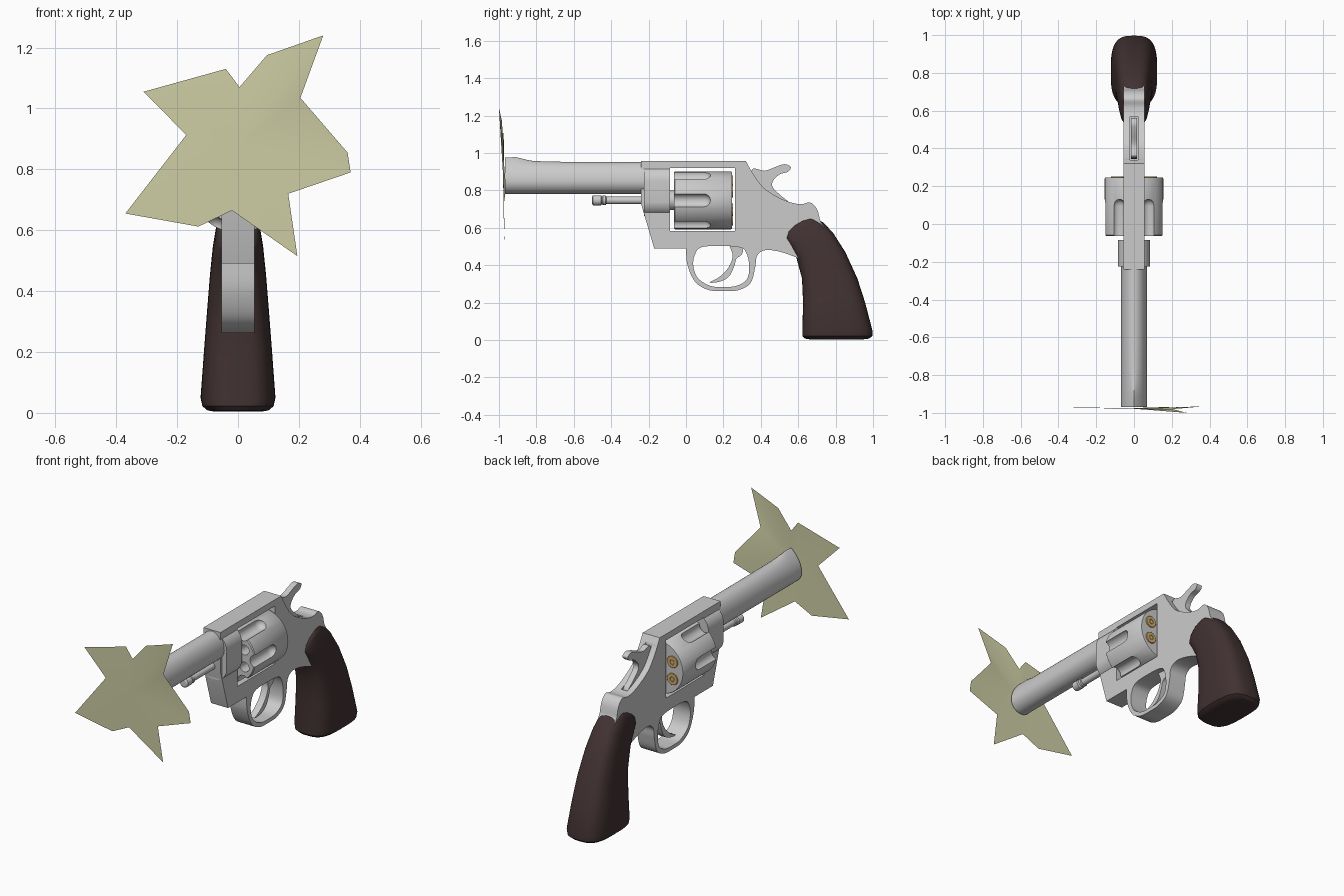
import bpy, bmesh
from math import sin, cos, pi, radians
from mathutils import Vector

if "Cube" in bpy.data.objects:
    bpy.data.objects.remove(bpy.data.objects["Cube"])


def active(ob):
    bpy.ops.object.select_all(action='DESELECT')
    ob.select_set(True)
    bpy.context.view_layer.objects.active = ob


def finish(ob, color=None, angle=32):
    active(ob)
    bpy.ops.object.shade_smooth_by_angle(angle=radians(angle))
    if color:
        mat = bpy.data.materials.get(color[0]) or bpy.data.materials.new(color[0])
        mat.diffuse_color = (*color[1], 1)
        mat.use_nodes = True
        mat.node_tree.nodes["Principled BSDF"].inputs["Base Color"].default_value = mat.diffuse_color
        ob.data.materials.append(mat)
    return ob


def from_bmesh(name, bm, color=None):
    me = bpy.data.meshes.new(name)
    bm.to_mesh(me)
    bm.free()
    ob = bpy.data.objects.new(name, me)
    bpy.context.collection.objects.link(ob)
    return finish(ob, color)


def add_loft(bm, rings):
    rows = [[bm.verts.new(p) for p in r] for r in rings]
    n = len(rows[0])
    for a, b in zip(rows, rows[1:]):
        for i in range(n):
            bm.faces.new((a[i], a[(i + 1) % n], b[(i + 1) % n], b[i]))
    bm.faces.new(rows[0])
    bm.faces.new(rows[-1][::-1])
    bmesh.ops.recalc_face_normals(bm, faces=bm.faces)


def circle(y, r, cx, cz, n):
    return [(cx + r * cos(2 * pi * i / n), y, cz + r * sin(2 * pi * i / n)) for i in range(n)]


def lathes(name, profile, centres, n=32, color=None):
    """Revolve (y, r) profile around axes parallel to y, one per centre."""
    bm = bmesh.new()
    for cx, cz in centres:
        add_loft(bm, [circle(y, r, cx, cz, n) for y, r in profile])
    return from_bmesh(name, bm, color)


def smooth(pts, closed=False, k=6):
    """Catmull-Rom through the points."""
    P = [Vector(p) for p in pts]
    P = [P[-1]] + P + P[:2] if closed else [P[0]] + P + [P[-1]]
    out = []
    for a, b, c, d in zip(P, P[1:], P[2:], P[3:]):
        for i in range(k):
            t = i / k
            out.append(0.5 * (2 * b + (c - a) * t + (2 * a - 5 * b + 4 * c - d) * t * t
                              + (3 * b - a - 3 * c + d) * t ** 3))
    return out if closed else out + [P[-2]]


def plate(name, outlines, half):
    """Side profile in (y, z), further outlines are holes, thickness along x."""
    cu = bpy.data.curves.new(name, 'CURVE')
    cu.dimensions, cu.fill_mode, cu.extrude = '2D', 'BOTH', half
    for pts in outlines:
        sp = cu.splines.new('POLY')
        sp.points.add(len(pts) - 1)
        for q, p in zip(sp.points, pts):
            q.co = (p[0], p[1], 0, 1)
        sp.use_cyclic_u = True
    ob = bpy.data.objects.new(name, cu)
    ob.rotation_euler = (pi / 2, 0, pi / 2)
    bpy.context.collection.objects.link(ob)
    active(ob)
    bpy.ops.object.convert(target='MESH')
    ob = bpy.context.object
    bm = bmesh.new()
    bm.from_mesh(ob.data)
    bmesh.ops.remove_doubles(bm, verts=bm.verts, dist=1e-4)
    bmesh.ops.recalc_face_normals(bm, faces=bm.faces)
    bm.to_mesh(ob.data)
    bm.free()
    return finish(ob)


def cut(ob, cutter):
    cutter.hide_render = True
    mod = ob.modifiers.new('cut', 'BOOLEAN')
    mod.operation, mod.object, mod.solver = 'DIFFERENCE', cutter, 'EXACT'
    active(ob)
    bpy.ops.object.modifier_apply(modifier=mod.name)
    bpy.data.objects.remove(cutter)
    finish(ob)


# Frame with trigger guard, cylinder window and hammer slot
guard = smooth([(0, .49), (.008, .40), (.05, .31), (.12, .268), (.2, .262), (.28, .267), (.345, .305),
                (.37, .39), (.38, .45), (.42, .48), (.49, .475), (.57, .45)])
back = smooth([(.717, .64), (.70, .70), (.665, .735), (.62, .727), (.57, .733), (.5, .76), (.42, .81),
               (.365, .88), (.32, .957)])
outline = [(-.24, .957), (-.24, .727), (-.17, .49)] + guard + [(.64, .42), (.8, .45), (.77, .55)] + back
window = [(-.085, .583), (.262, .583), (.262, .92), (-.085, .92)]
finger = smooth([(.04, .39), (.045, .45), (.08, .495), (.18, .503), (.29, .495), (.325, .46), (.338, .39),
                 (.325, .325), (.27, .29), (.2, .284), (.13, .29), (.065, .33)], True)
frame = plate('frame', [outline, window, finger], .055)
cut(frame, plate('slot_cutter', [[(.34, .70), (.57, .70), (.57, 1.1), (.34, 1.1)]], .02))

# Trigger and hammer
plate('trigger', [smooth([(.235, .51), (.25, .45), (.225, .385), (.175, .335), (.125, .308), (.18, .312),
                          (.23, .34), (.258, .395), (.27, .435), (.30, .46), (.30, .51)], True)], .02)
plate('hammer', [smooth([(.36, .70), (.352, .80), (.353, .912), (.42, .905), (.49, .93), (.53, .94), (.56, .925),
                         (.545, .90), (.50, .885), (.465, .85), (.465, .815), (.51, .77), (.55, .735),
                         (.54, .70)], True)], .017)

# Barrel: rounded teardrop section rising into the front sight, bored muzzle
N = 48


def barrel_ring(y, top, p):
    ring = []
    for i in range(N):
        c, s = cos(2 * pi * i / N), sin(2 * pi * i / N)
        x = c * abs(c) ** (p - 1) if s > 0 else c
        ring.append((.069 * x, y, .85 + s * (top - .85 if s > 0 else .069)))
    return ring


rings = [circle(-.75, .037, 0, .85, N), circle(-.968, .037, 0, .85, N)]
rings += [barrel_ring(*a) for a in [(-.968, .976, 1.9), (-.91, .978, 1.9), (-.87, .968, 1.6), (-.83, .959, 1.3),
                                    (-.76, .955, 1.1), (-.6, .952, 1), (-.2, .951, 1)]]
bm = bmesh.new()
add_loft(bm, rings)
from_bmesh('barrel', bm)

# Crane: stadium-shaped swelling of the frame ahead of the cylinder
stadium = [(.085 * cos(2 * pi * i / N), (.85 if i <= N // 2 else .747) + .085 * sin(2 * pi * i / N)) for i in range(N)]
bm = bmesh.new()
add_loft(bm, [[(x, y, z) for x, z in stadium] for y in (-.225, -.085)])
from_bmesh('crane', bm)

# Ejector rod running through to the cylinder
AX = .747
lathes('ejector_rod', [(-.503, .018), (-.497, .027), (-.455, .027), (-.449, .02), (-.445, .025), (-.43, .025),
                       (-.426, .02), (-.09, .02), (-.09, .052), (-.055, .052)], [(0, AX)])


# Cylinder with six flutes, six chambers and cartridges
def around(r, start):
    return [(r * cos(radians(start + 60 * k)), AX + r * sin(radians(start + 60 * k))) for k in range(6)]


cylinder = lathes('cylinder', [(-.064, .15), (-.059, .155), (.241, .155), (.246, .152)], [(0, AX)], 72)
flute = [(-.1, .036), (.095, .036)] + [(.095 + .036 * sin(a), .036 * cos(a)) for a in (.4, .8, 1.2, 1.5)]
cut(cylinder, lathes('flute_cutter', flute, around(.158, 0), 24))
cut(cylinder, lathes('chamber_cutter', [(-.1, .029), (.1, .029)], around(.1, 30), 24))
BRASS = ('brass', (.65, .42, .15))
lathes('cartridges', [(.2, .034), (.25, .034), (.252, .032), (.252, .015), (.249, .014), (.249, .012), (.251, .011)],
       around(.1, 30), 24, BRASS)

# Grip: lofted rounded sections (front y, front z, back y, back z, half width)
sections = [(.66, .004, .95, .004, .075), (.635, .008, .98, .008, .1), (.622, .022, .996, .022, .117),
            (.622, .05, .997, .05, .123), (.626, .2, .958, .2, .112), (.62, .33, .916, .33, .102),
            (.59, .44, .852, .47, .092), (.55, .505, .787, .572, .083), (.523, .54, .735, .628, .075),
            (.533, .575, .71, .643, .07), (.565, .607, .695, .65, .066), (.61, .634, .68, .652, .058)]
rings = []
for fy, fz, by, bz, w in sections:
    f, b = Vector((0, fy, fz)), Vector((0, by, bz))
    ring = []
    for i in range(N):
        c, s = cos(2 * pi * i / N), sin(2 * pi * i / N)
        u = c * abs(c) ** -.35 if abs(c) > 1e-6 else 0
        v = s * abs(s) ** -.35 if abs(s) > 1e-6 else 0
        ring.append((f + b) / 2 + (b - f) / 2 * u + Vector((w * v, 0, 0)))
    rings.append(ring)
bm = bmesh.new()
add_loft(bm, rings)
finish(from_bmesh('grip', bm, ('dark_wood', (.055, .032, .032))), angle=50)

# Muzzle flash: flat ragged star (x, y, z)
star = [(.28, -1, 1.24), (.205, -.98, 1.035), (.36, -.966, .855), (.37, -.965, .79), (.165, -.975, .72),
        (.195, -.968, .515), (-.02, -.975, .665), (-.13, -.973, .612), (-.37, -.972, .655), (-.17, -.975, .913),
        (-.31, -.973, 1.055), (-.04, -.975, 1.13), (.005, -.977, 1.07), (.095, -.985, 1.175)]
bm = bmesh.new()
hub = bm.verts.new((0, -.978, .88))
tips = [bm.verts.new(p) for p in star]
for a, b in zip(tips, tips[1:] + tips[:1]):
    bm.faces.new((hub, b, a))
bmesh.ops.recalc_face_normals(bm, faces=bm.faces)
from_bmesh('muzzle_flash', bm, ('flash', (.62, .62, .38)))
